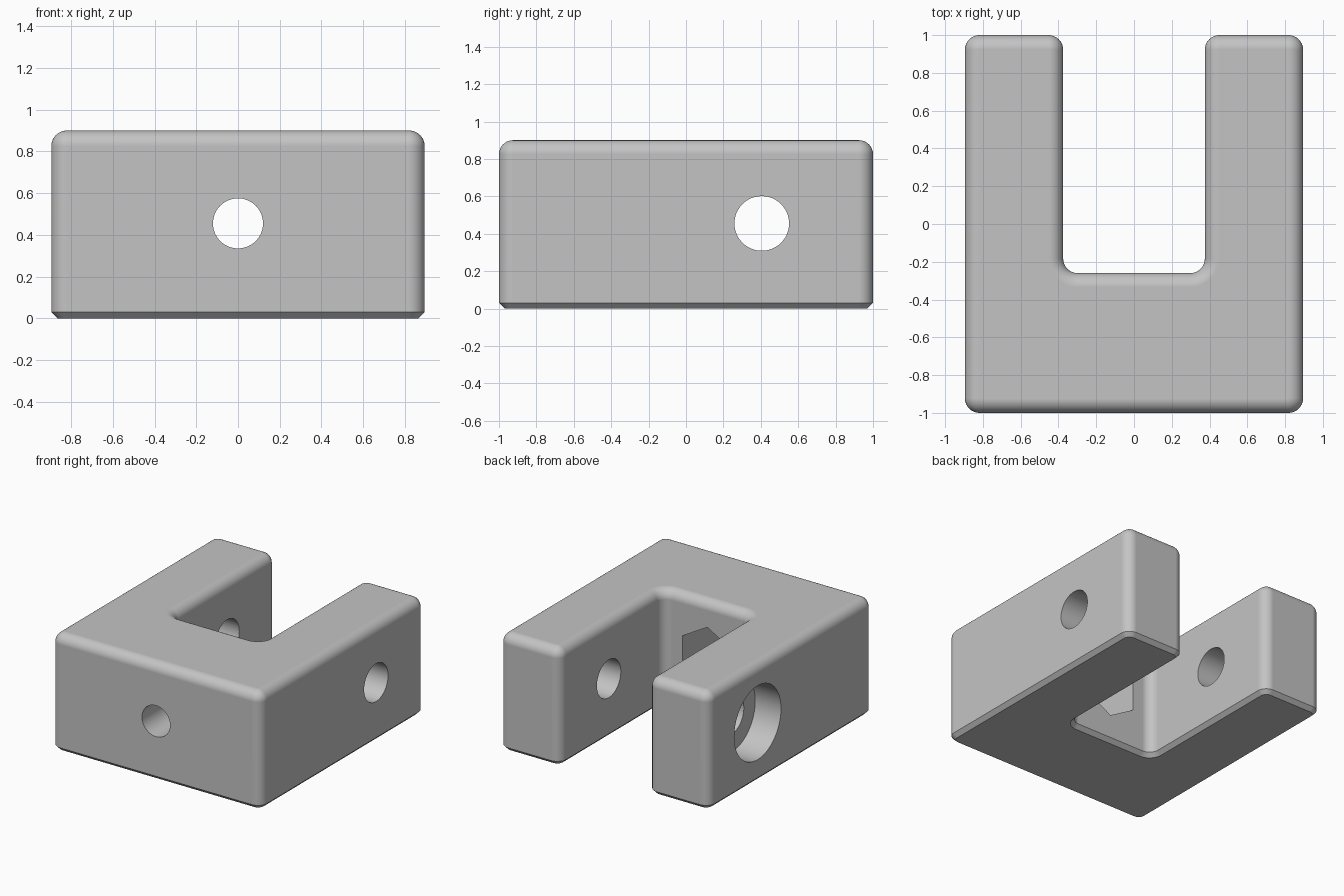
import bpy
import bmesh
from math import sin, cos, pi, sqrt, radians

default = bpy.data.objects.get("Cube")
if default:
    bpy.data.objects.remove(default, do_unlink=True)

# Main sizes
HALF_W, HALF_L, HEIGHT = 0.895, 1.0, 0.9
SLOT_W, SLOT_Y = 0.375, -0.26
CORNER, FILLET, CHAMFER = 0.077, 0.075, 0.03
STEPS = 8
MID_Z = HEIGHT / 2 + 0.005
HOLE_Y = 0.405

grey = bpy.data.materials.new("plain_grey")
grey.use_nodes = True
colour = (0.55, 0.55, 0.55, 1)
grey.diffuse_color = colour
grey.node_tree.nodes["Principled BSDF"].inputs["Base Color"].default_value = colour

# U outline corners: x, y, arc start angle, arc sweep (negative is an inner corner)
corners = [
    (-HALF_W, -HALF_L, 180, 90), (HALF_W, -HALF_L, 270, 90),
    (HALF_W, HALF_L, 0, 90), (SLOT_W, HALF_L, 90, 90),
    (SLOT_W, SLOT_Y, 0, -90), (-SLOT_W, SLOT_Y, -90, -90),
    (-SLOT_W, HALF_L, 0, 90), (-HALF_W, HALF_L, 90, 90),
]


def outline(inset):
    """Rounded U outline, moved into the solid by inset."""
    points = []
    for x, y, start, sweep in corners:
        mid = radians(start + sweep / 2)
        cx = x - sqrt(2) * CORNER * cos(mid)
        cy = y - sqrt(2) * CORNER * sin(mid)
        radius = CORNER - inset if sweep > 0 else CORNER + inset
        for i in range(STEPS + 1):
            a = radians(start + sweep * i / STEPS)
            points.append((cx + radius * cos(a), cy + radius * sin(a)))
    return points


# Body: stacked outlines with a bottom chamfer and a rounded top edge
levels = [(0, CHAMFER), (CHAMFER, 0)]
for i in range(STEPS + 1):
    a = pi / 2 * i / STEPS
    levels.append((HEIGHT - FILLET + FILLET * sin(a), FILLET * (1 - cos(a))))

bm = bmesh.new()
rings = [[bm.verts.new((x, y, z)) for x, y in outline(d)] for z, d in levels]
for low, high in zip(rings, rings[1:]):
    for i in range(len(low)):
        j = (i + 1) % len(low)
        bm.faces.new((low[i], low[j], high[j], high[i]))
bm.faces.new(rings[0][::-1])
bm.faces.new(rings[-1])
mesh = bpy.data.meshes.new("clamp_block")
bm.to_mesh(mesh)
bm.free()
body = bpy.data.objects.new("clamp_block", mesh)
bpy.context.collection.objects.link(body)
mesh.materials.append(grey)


def drill(name, axis, centre, radius, depth, sides=64):
    """Cut a straight hole along x or y."""
    rotation = (0, pi / 2, 0) if axis == "x" else (pi / 2, 0, 0)
    bpy.ops.mesh.primitive_cylinder_add(
        vertices=sides, radius=radius, depth=depth, location=centre, rotation=rotation)
    cutter = bpy.context.object
    cutter.name = name
    cutter.hide_render = True
    cutter.data.materials.append(grey)
    bpy.context.view_layer.objects.active = body
    mod = body.modifiers.new(name, "BOOLEAN")
    mod.operation = "DIFFERENCE"
    mod.solver = "EXACT"
    mod.object = cutter
    bpy.ops.object.modifier_apply(modifier=name)
    bpy.data.objects.remove(cutter, do_unlink=True)


# Cross bolt through both arms, with a wide recess outside the right arm
drill("cross_hole", "x", (0, HOLE_Y, MID_Z), 0.146, 3)
RECESS = 0.22
drill("bolt_head_recess", "x", (-HALF_W, HOLE_Y, MID_Z), 0.285, 2 * RECESS)

# Front bolt hole, with a hexagonal nut pocket opening into the slot
drill("front_hole", "y", (0, -0.6, MID_Z), 0.12, 1.2)
POCKET = 0.45
drill("nut_pocket", "y", (0, SLOT_Y, MID_Z), 0.243, 2 * POCKET, 6)

# Smooth rounded edges, crisp cuts and flat main faces
bpy.ops.object.select_all(action="DESELECT")
body.select_set(True)
bpy.context.view_layer.objects.active = body
bpy.ops.object.shade_smooth_by_angle(angle=radians(30))
weighted = body.modifiers.new("flat_faces", "WEIGHTED_NORMAL")
weighted.keep_sharp = True
